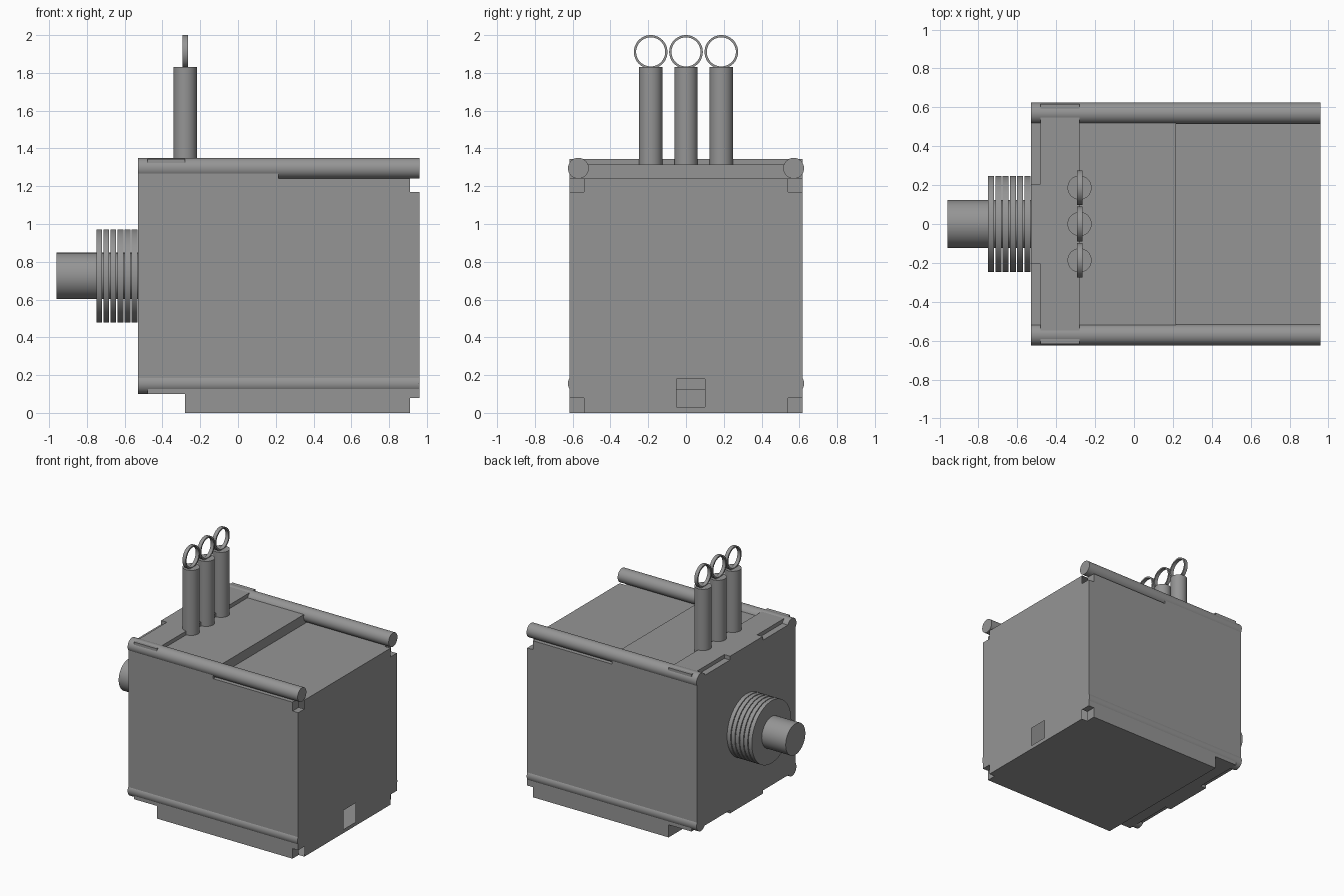
import bpy, bmesh, math
from mathutils import Matrix, Vector

if "Cube" in bpy.data.objects:
    bpy.data.objects.remove(bpy.data.objects["Cube"])

SIDE, ROD_Y, ROD_R = 0.617, 0.57, 0.055
FRONT, STEP, MID, BACK = -0.53, -0.28, 0.215, 0.96

GREY = bpy.data.materials.new("dark_grey")
GREY.diffuse_color = (0.3, 0.3, 0.3, 1)
GREY.use_nodes = True
GREY.node_tree.nodes["Principled BSDF"].inputs["Base Color"].default_value = GREY.diffuse_color


def finish(name, bm, smooth=False):
    bmesh.ops.recalc_face_normals(bm, faces=bm.faces)
    mesh = bpy.data.meshes.new(name)
    bm.to_mesh(mesh)
    bm.free()
    mesh.materials.append(GREY)
    ob = bpy.data.objects.new(name, mesh)
    bpy.context.collection.objects.link(ob)
    if smooth:
        bpy.ops.object.select_all(action='DESELECT')
        ob.select_set(True)
        bpy.context.view_layer.objects.active = ob
        bpy.ops.object.shade_smooth_by_angle(angle=math.radians(35))
    return ob


def prism(name, profile, y0, y1):
    """Extrude an (x, z) profile from y0 to y1."""
    bm = bmesh.new()
    face = bm.faces.new([bm.verts.new((x, y0, z)) for x, z in profile])
    ext = bmesh.ops.extrude_face_region(bm, geom=[face])['geom']
    bmesh.ops.translate(bm, vec=(0, y1 - y0, 0),
                        verts=[v for v in ext if isinstance(v, bmesh.types.BMVert)])
    return finish(name, bm)


def box(name, x0, x1, y0, y1, z0, z1):
    return prism(name, [(x0, z0), (x1, z0), (x1, z1), (x0, z1)], y0, y1)


def cylinder(name, start, end, r, segs=48):
    a, b = Vector(start), Vector(end)
    turn = (b - a).to_track_quat('Z', 'Y').to_matrix().to_4x4()
    bm = bmesh.new()
    bmesh.ops.create_cone(bm, cap_ends=True, segments=segs, radius1=r, radius2=r,
                          depth=(b - a).length,
                          matrix=Matrix.Translation((a + b) / 2) @ turn)
    return finish(name, bm, True)


def cut(ob, cutter):
    cutter.hide_render = True
    mod = ob.modifiers.new("cut", 'BOOLEAN')
    mod.operation, mod.solver, mod.object = 'DIFFERENCE', 'EXACT', cutter
    bpy.context.view_layer.objects.active = ob
    bpy.ops.object.modifier_apply(modifier=mod.name)
    bpy.data.objects.remove(cutter)


# Main housing with stepped top and raised front underside
housing = prism("housing", [(STEP, 0), (BACK, 0), (BACK, 1.24), (MID, 1.24), (MID, 1.27),
                            (FRONT, 1.27), (FRONT, 0.15), (STEP, 0.15)], -SIDE, SIDE)

# Notches at the four rear corners, and the small rear port
for s in (-1, 1):
    y0, y1 = sorted((s * 0.54, s * 0.7))
    for z0, z1 in ((-0.1, 0.08), (1.17, 1.3)):
        cut(housing, box("corner_cutter", 0.91, 1.1, y0, y1, z0, z1))
cut(housing, box("port_cutter", 0.93, 1.0, -0.05, 0.10, 0.03, 0.18))

# The housing is a hollow shell: open the inner side of each notch and the port
bm = bmesh.new()
bm.from_mesh(housing.data)
bm.normal_update()
openings = []
for f in bm.faces:
    c = f.calc_center_median()
    notch_side = c.x > 0.9 and abs(abs(c.y) - 0.54) < 0.005 and abs(f.normal.y) > 0.9
    port_inside = all(v.co.x > 0.92 and -0.06 < v.co.y < 0.11 and 0.02 < v.co.z < 0.19
                      for v in f.verts)
    if notch_side or port_inside:
        openings.append(f)
bmesh.ops.delete(bm, geom=openings, context='FACES')
bm.to_mesh(housing.data)
bm.free()

# Inner core between the rods and the raised front band with its centre tab
box("core", FRONT, MID, -ROD_Y, ROD_Y, 0.125, 1.315)
box("band", -0.48, STEP, -SIDE, SIDE, 0.10, 1.345)
box("band_tab", FRONT, -0.47, -0.205, 0.205, 0.10, 1.345)

# Long rods along the four edges
for label, z in (("lower", 0.155), ("upper", 1.295)):
    for side, s in (("front", -1), ("back", 1)):
        cylinder(f"{label}_rod_{side}", (FRONT, s * ROD_Y, z),
                 (BACK if label == "upper" else BACK - 0.001, s * ROD_Y, z), ROD_R)

# Shaft and its stack of thin discs
cylinder("shaft", (-0.96, 0, 0.725), (-0.5, 0, 0.725), 0.123, 64)
for i in range(6):
    x = -0.75 + i * 0.0372
    cylinder(f"shaft_disc_{i + 1}", (x, 0, 0.725), (x + 0.031, 0, 0.725), 0.247, 64)


def ring(name, centre, r_out, r_in, width, segs=48):
    """Flat band ring with its axis along x."""
    bm = bmesh.new()
    section = [(-width / 2, r_in), (width / 2, r_in), (width / 2, r_out), (-width / 2, r_out)]
    loops = []
    for i in range(segs):
        a = math.tau * i / segs
        loops.append([bm.verts.new(Vector(centre) + Vector((x, r * math.cos(a), r * math.sin(a))))
                      for x, r in section])
    for i in range(segs):
        p, q = loops[i], loops[(i + 1) % segs]
        for k in range(4):
            j = (k + 1) % 4
            bm.faces.new((p[k], p[j], q[j], q[k]))
    return finish(name, bm, True)


# Three upright posts with rings on top
for i, y in enumerate((-0.187, 0, 0.187)):
    cylinder(f"post_{i + 1}", (STEP, y, 1.30), (STEP, y, 1.83), 0.062)
    ring(f"post_ring_{i + 1}", (STEP, y, 1.911), 0.089, 0.077, 0.028)
